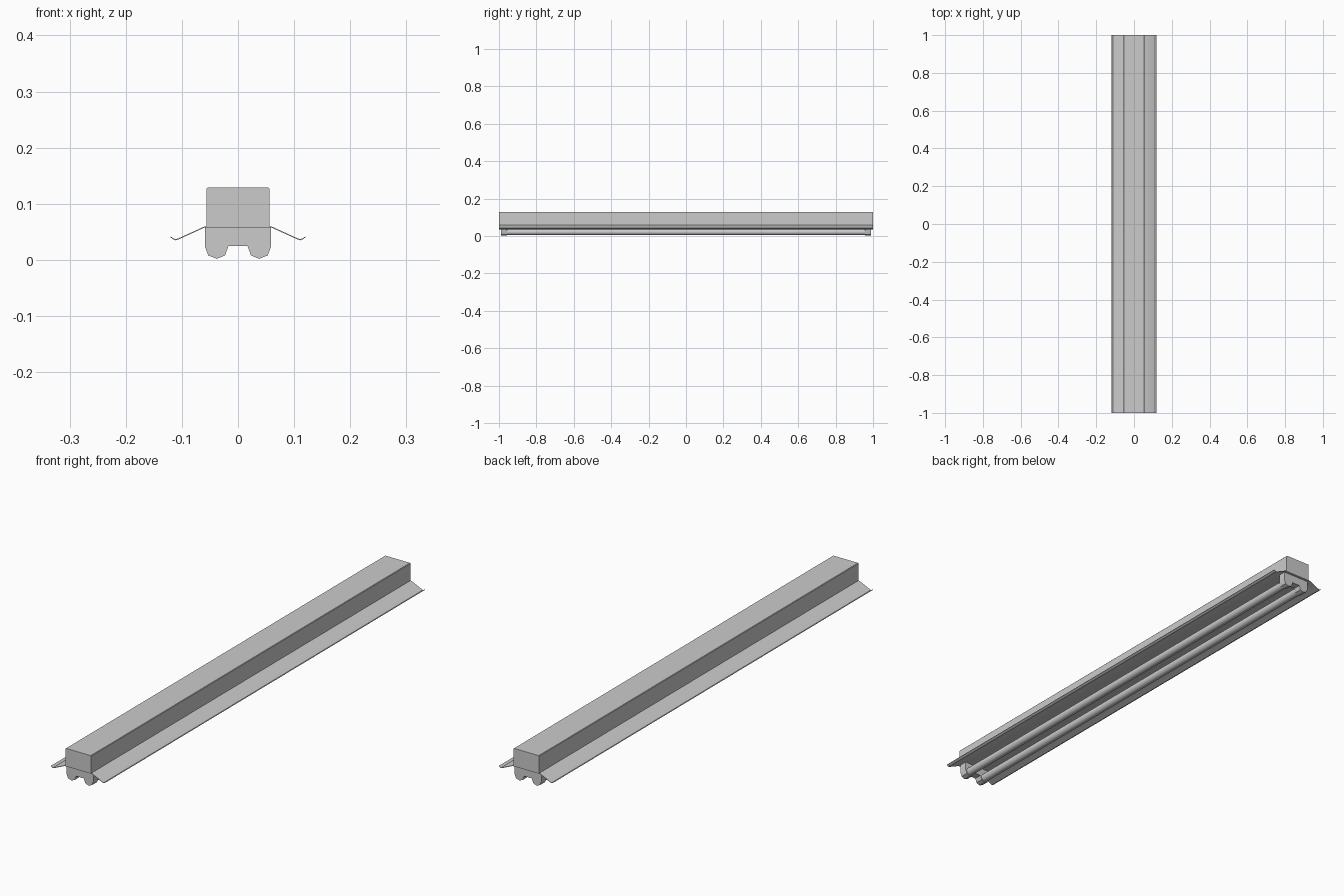
import bpy, bmesh, math
from mathutils import Vector

if "Cube" in bpy.data.objects:
    bpy.data.objects.remove(bpy.data.objects["Cube"])


def extrude_profile(name, pts, y0, y1, smooth=30):
    """Closed (x, z) outline extruded along y."""
    bm = bmesh.new()
    face = bm.faces.new([bm.verts.new((x, y0, z)) for x, z in pts])
    res = bmesh.ops.extrude_face_region(bm, geom=[face])
    moved = [v for v in res["geom"] if isinstance(v, bmesh.types.BMVert)]
    bmesh.ops.translate(bm, verts=moved, vec=(0, y1 - y0, 0))
    bmesh.ops.recalc_face_normals(bm, faces=bm.faces)
    me = bpy.data.meshes.new(name)
    bm.to_mesh(me)
    bm.free()
    ob = bpy.data.objects.new(name, me)
    bpy.context.collection.objects.link(ob)
    bpy.ops.object.select_all(action='DESELECT')
    ob.select_set(True)
    bpy.context.view_layer.objects.active = ob
    bpy.ops.object.shade_smooth_by_angle(angle=math.radians(smooth))
    return ob


def mirrored(half):
    """Complete a right-half outline with its mirror image."""
    return half + [(-x, z) for x, z in reversed(half)]


# Ballast housing with slightly eased top corners
extrude_profile("housing", mirrored(
    [(0.056, 0.058), (0.056, 0.127), (0.054, 0.129)]), -1, 1)

# Thin folded reflector: flat centre, sloping wings, upturned lips
t = 0.002
under = [(0.056, 0.0575), (0.06, 0.0575), (0.106, 0.0365),
         (0.111, 0.035), (0.115, 0.0365), (0.12, 0.040)]
upper = [(x, z + t) for x, z in reversed(under)]
right = under + upper
left = [(-x, z) for x, z in reversed(right)]
extrude_profile("reflector", right + left, -1, 1)

# Lamp holders at both ends, two lobes each
lobes = [(0.017, 0.025), (0.023, 0.008), (0.038, 0.002),
         (0.053, 0.008), (0.059, 0.024), (0.059, 0.058)]
for side, y0 in (("front", -0.99), ("back", 0.958)):
    extrude_profile("lamp_holder_" + side, mirrored(lobes), y0, y0 + 0.032)

# Fluorescent tubes
for side, cx in (("left", -0.038), ("right", 0.038)):
    ring = [(cx + 0.016 * math.cos(a * math.tau / 16),
             0.021 + 0.016 * math.sin(a * math.tau / 16)) for a in range(16)]
    extrude_profile("tube_" + side, ring, -0.965, 0.965)
